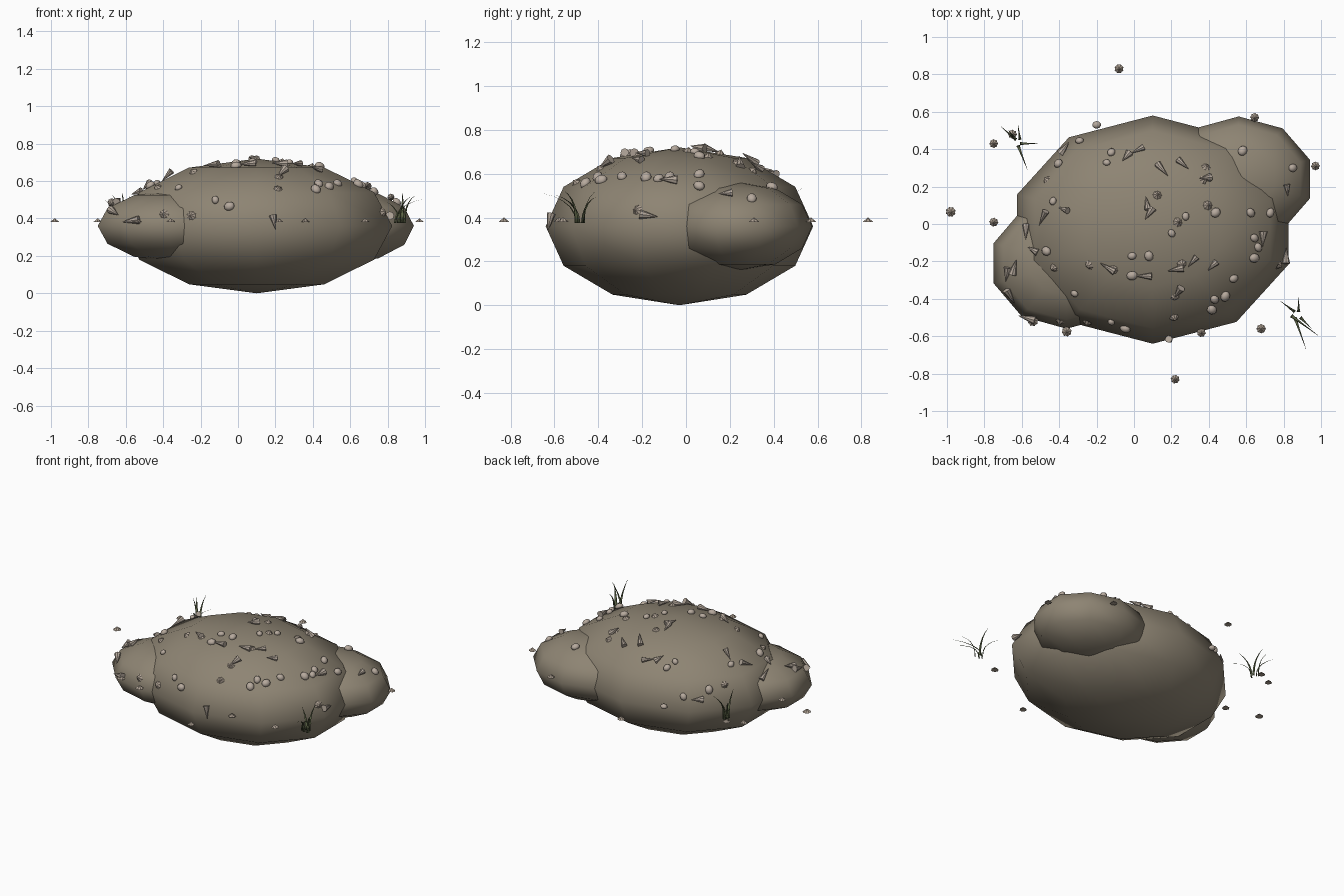
import bpy, bmesh, math, random
from mathutils import Vector, Matrix
from mathutils.bvhtree import BVHTree

if "Cube" in bpy.data.objects:
    bpy.data.objects.remove(bpy.data.objects["Cube"])

random.seed(4)

def material(name, rgb):
    m = bpy.data.materials.new(name)
    m.diffuse_color = (*rgb, 1)
    m.use_nodes = True
    m.node_tree.nodes["Principled BSDF"].inputs["Base Color"].default_value = m.diffuse_color
    return m

ROCK = material("rock brown", (0.27, 0.232, 0.172))
PALE = material("pale shell", (0.47, 0.40, 0.34))
LIMPET = material("limpet tan", (0.43, 0.36, 0.295))
WHELK = material("whelk grey", (0.45, 0.385, 0.325))
GRASS = material("weed green", (0.13, 0.155, 0.075))

def finish(name, bm, mat, smooth=True):
    bmesh.ops.recalc_face_normals(bm, faces=bm.faces)
    me = bpy.data.meshes.new(name)
    bm.to_mesh(me)
    bm.free()
    for p in me.polygons:
        p.use_smooth = smooth
    me.materials.append(mat)
    ob = bpy.data.objects.new(name, me)
    bpy.context.collection.objects.link(ob)
    return ob

# Three overlapping low-poly boulders
trees = []
for name, centre, radii in [
    ("main_boulder", (0.10, -0.03, 0.36), (0.762, 0.61, 0.36)),
    ("left_boulder", (-0.36, -0.21, 0.36), (0.41, 0.35, 0.19)),
    ("right_boulder", (0.56, 0.24, 0.36), (0.40, 0.335, 0.20)),
]:
    bm = bmesh.new()
    bmesh.ops.create_uvsphere(bm, u_segments=10, v_segments=6, radius=1)
    bm.transform(Matrix.Translation(centre) @ Matrix.Diagonal((*radii, 1)))
    trees.append(BVHTree.FromBMesh(bm))
    finish(name, bm, ROCK)

def surface(x, y):
    """Highest rock point and its upward normal; flat level beyond the rock."""
    hits = [t.ray_cast(Vector((x, y, 2)), Vector((0, 0, -1))) for t in trees]
    hits = [h for h in hits if h[0] is not None]
    if not hits:
        return Vector((x, y, 0.38)), Vector((0, 0, 1))
    p, n = max(hits, key=lambda h: h[0].z)[:2]
    return p, (n if n.z > 0 else -n)

def seat(x, y, spin):
    p, n = surface(x, y)
    return (Matrix.Translation(p) @ n.to_track_quat('Z', 'Y').to_matrix().to_4x4()
            @ Matrix.Rotation(spin, 4, 'Z'))

# Smooth domed shells
DOMES = [(-.43, .12), (-.12, .38), (-.145, .325), (-.40, .32), (.58, .39), (.845, .30),
         (.20, -.05), (.275, .04), (.435, .06), (-.465, -.145), (-.01, -.17), (.08, -.17),
         (-.01, -.275), (.62, .06), (.64, -.075), (.66, -.125), (.64, -.18), (.43, -.40),
         (.485, -.385), (.415, -.455), (.53, -.29), (.725, .06), (-.12, -.52), (-.045, -.555),
         (-.315, -.37), (-.20, .53), (-.29, .44)]
bm = bmesh.new()
for x, y in DOMES:
    r = random.uniform(0.021, 0.031)
    bmesh.ops.create_uvsphere(bm, u_segments=10, v_segments=6, radius=1,
        matrix=seat(x, y, random.uniform(0, 6)) @ Matrix.Translation((0, 0, 0.006))
        @ Matrix.Diagonal((r, r * 0.85, r * 0.7, 1)))
finish("dome_shells", bm, PALE)

# Ribbed conical limpets, some resting beyond the rock
LIMPETS = [(.385, .305), (.37, .235), (.125, .155), (.395, .10), (.235, .01), (-.43, -.235),
           (-.11, -.245), (.255, -.215), (.22, -.39), (.215, -.50), (.775, -.22),
           (-.54, -.52), (-.395, -.52), (-.465, .235), (-.24, -.22), (-.25, -.525),
           (-.36, -.575), (.36, -.58), (.645, .57), (-.98, .065), (-.75, .43), (-.75, .01),
           (-.08, .83), (.22, -.83), (.68, -.56), (.97, .31), (-.65, .48)]
bm = bmesh.new()
for x, y in LIMPETS:
    m = seat(x, y, random.uniform(0, 6))
    r = random.uniform(0.024, 0.028)
    ring = []
    for i in range(16):
        a, k = i * math.pi / 8, r * (1 if i % 2 else 0.84)
        ring.append(bm.verts.new(m @ Vector((k * math.cos(a), k * math.sin(a), 0))))
    top = bm.verts.new(m @ Vector((0, 0, 0.021)))
    for i in range(16):
        bm.faces.new((ring[i], ring[(i + 1) % 16], top))
    bm.faces.new(ring[::-1])
finish("limpets", bm, LIMPET, False)

# Pointed whelks lying on the rock: x, y, heading of the tip in degrees
WHELKS = [(-.04, .35, 250), (.02, .385, 215), (.15, .28, 290), (.26, .31, 300),
          (.37, .24, 200), (.08, .05, 240), (.07, .11, 100), (-.37, .08, 170),
          (-.48, .03, 225), (.23, -.36, 255), (.31, -.20, 230), (.41, -.22, 215),
          (.05, -.275, 180), (.81, .18, 280), (.68, -.08, 265), (-.67, -.27, 250),
          (-.63, -.23, 60), (-.65, -.38, 250), (-.54, -.14, 150), (-.57, -.05, 290),
          (-.57, -.49, 190), (.19, -.61, 290), (.80, -.17, 60), (-.36, .40, 30),
          (.22, -.24, 190), (-.14, -.23, 150)]
bm = bmesh.new()
for x, y, deg in WHELKS:
    p, n = surface(x, y)
    a = math.radians(deg)
    d = Vector((math.cos(a), math.sin(a), 0))
    d = (d - n * d.dot(n)).normalized()
    r = random.uniform(0.018, 0.024)
    length = random.uniform(0.06, 0.095)
    m = Matrix.Translation(p + n * 0.014) @ d.to_track_quat('Z', 'Y').to_matrix().to_4x4()
    bmesh.ops.create_cone(bm, cap_ends=True, segments=8, radius1=r, radius2=0.001,
                          depth=length, matrix=m)
finish("whelks", bm, WHELK, False)

# Weed tufts: curved tapering blades leaning outward
def tuft(name, cx, cy, blades):
    bm = bmesh.new()
    for bx, by, tx, ty, h in blades:
        base = Vector((cx + bx, cy + by, 0.375))
        lean = Vector((tx - bx, ty - by, 0))
        side = Vector((-lean.y, lean.x, 0)).normalized()
        prev = None
        for i in range(6):
            t = i / 5
            c = base + lean * t ** 2 + Vector((0, 0, h * (1.5 * t - 0.5 * t * t)))
            w = 0.010 * (1 - t) + 0.0006
            thick = lean.normalized() * w * 0.5
            row = [bm.verts.new(c + o) for o in (side * w, thick, -side * w)]
            if prev:
                for k in range(3):
                    j = (k + 1) % 3
                    bm.faces.new((prev[k], prev[j], row[j], row[k]))
            else:
                bm.faces.new(row)
            prev = row
        bm.faces.new(prev)
    finish(name, bm, GRASS)

tuft("front_weed_tuft", 0.87, -0.48, [
    (-.03, -.01, .12, -.12, .13), (-.01, -.02, .05, -.19, .14), (-.01, .01, -.09, .07, .12),
    (.01, .01, .01, .09, .16), (.02, -.02, .08, -.08, .15)])
tuft("back_weed_tuft", -0.62, 0.44, [
    (.01, -.01, .11, -.01, .13), (0, -.02, .05, -.15, .14), (-.01, .01, -.09, .08, .12),
    (.01, .01, 0, .09, .16), (-.02, .02, -.05, .06, .15)])
